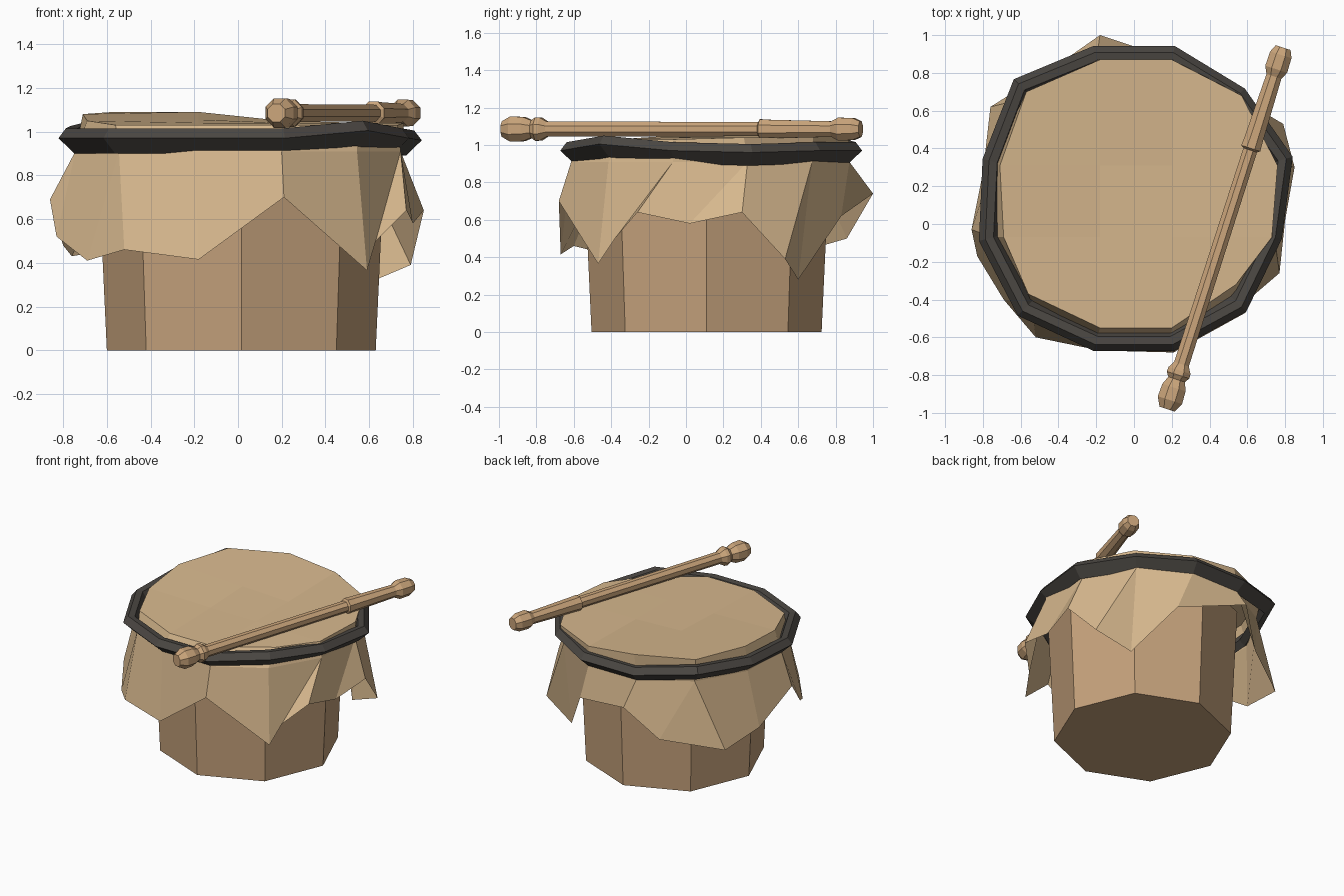
import bpy, bmesh
from math import sin, cos, radians, pi
from mathutils import Vector, Matrix

if "Cube" in bpy.data.objects:
    bpy.data.objects.remove(bpy.data.objects["Cube"])


def make(name, verts, faces, color):
    me = bpy.data.meshes.new(name)
    me.from_pydata(verts, [], faces)
    bm = bmesh.new()
    bm.from_mesh(me)
    bmesh.ops.recalc_face_normals(bm, faces=bm.faces)
    bm.to_mesh(me)
    bm.free()
    mat = bpy.data.materials.new(name + "_mat")
    mat.diffuse_color = (*color, 1)
    mat.use_nodes = True
    mat.node_tree.nodes["Principled BSDF"].inputs["Base Color"].default_value = mat.diffuse_color
    me.materials.append(mat)
    ob = bpy.data.objects.new(name, me)
    bpy.context.collection.objects.link(ob)
    return ob


def bridge(rows, n):
    """Quads joining consecutive closed rows of n vertices."""
    return [(r * n + i, r * n + (i + 1) % n, (r + 1) * n + (i + 1) % n, (r + 1) * n + i)
            for r in range(rows - 1) for i in range(n)]


def lathe(profile, n, matrix, start=0.0):
    """Capped n-sided turning from (radius, height) pairs."""
    verts = [matrix @ Vector((r * cos(start + 2 * pi * i / n), r * sin(start + 2 * pi * i / n), h))
             for r, h in profile for i in range(n)]
    k = len(profile)
    faces = bridge(k, n) + [tuple(range(n)), tuple(range((k - 1) * n, k * n))]
    return verts, faces


# Eight-sided wooden pot
make("drum_body", *lathe([(.615, 0), (.66, .97)], 8, Matrix.Translation((.015, .11, 0))),
     (.56, .36, .20))

# Twelve columns shared by skin and ring, starting at the left and running past the front
CY = .13
ang = [radians(-165 + 30 * i) for i in range(12)]

# Stretched skin: 3x3 top panel, shoulder under the ring, ragged hanging hem
rim = [(-.69, -.07, 1.05), (-.56, -.37, 1.03), (-.18, -.55, 1.03), (.20, -.55, 1.03),
       (.54, -.32, 1.03), (.73, -.07, 1.03), (.76, .31, 1.04), (.57, .68, 1.04),
       (.20, .87, 1.05), (-.18, .87, 1.09), (-.57, .70, 1.09), (-.71, .31, 1.08)]
hem = [(-.86, -.03, .69), (-.52, -.60, .46), (-.18, -.67, .415), (.21, -.68, .70),
       (.59, -.47, .365), (.77, -.26, .64), (.85, .30, .64), (.53, .60, .28),
       (.30, .83, .62), (-.18, 1.0, .74), (-.76, .62, .43), (-.80, .27, .48)]
extra = {0: [(-.83, -.17, .52), (-.69, -.40, .41)], 4: [(.63, -.38, .50)],
         5: [(.80, .02, .58)], 6: [(.79, .53, .39)], 9: [(-.38, .86, .50)]}
shoulder = [(.77 * cos(a), CY + .77 * sin(a), .91) for a in ang]
inner = [(-.18, -.07, 1.04), (.20, -.07, 1.04), (.20, .31, 1.04), (-.18, .31, 1.055)]
verts = rim + shoulder + hem + inner
faces = bridge(2, 12)
for i in range(12):
    j = (i + 1) % 12
    mids = []
    for p in extra.get(i, []):
        mids.append(len(verts))
        verts.append(p)
    # fan the hanging panel so extra hem points fold cleanly
    chain = [24 + i] + mids + [24 + j]
    half = len(chain) // 2
    for k in range(len(chain) - 1):
        if k == half - 1:
            faces.append((12 + i, chain[k], chain[k + 1], 12 + j))
        else:
            faces.append((12 + (i if k < half else j), chain[k], chain[k + 1]))
a, b, c, d = 36, 37, 38, 39
faces += [(1, 2, a, 0), (2, 3, b, a), (3, 4, 5, b), (0, a, d, 11), (a, b, c, d),
          (b, 5, 6, c), (11, d, 9, 10), (d, c, 8, 9), (c, 6, 7, 8)]
make("drum_skin", verts, faces, (.68, .48, .27))

# Uneven dark ring clamping the skin
radius = [.85, .87, .83, .83, .84, .81, .87, .83, .84, .84, .90, .83]
lift = [0, 0, 0, 0, .035, 0, -.01, 0, 0, 0, .05, .01]
section = [(-.075, .90), (0, .97), (-.035, 1.015), (-.08, 1.01), (-.115, .94), (-.075, .90)]
verts = [((r + dr) * cos(t), CY + (r + dr) * sin(t), z + dz)
         for dr, z in section[:-1] for r, t, dz in zip(radius, ang, lift)]
faces = bridge(5, 12) + [(48 + i, 48 + (i + 1) % 12, (i + 1) % 12, i) for i in range(12)]
make("clamp_ring", verts, faces, (.07, .063, .055))

# Turned drumstick lying across the top
p0, p1 = Vector((.175, -.98, 1.085)), Vector((.79, .935, 1.085))
axis = (p1 - p0).to_track_quat('Z', 'Y').to_matrix().to_4x4()
stick = [(.045, 0), (.073, .05), (.07, .12), (.05, .165), (.068, .19), (.066, .215),
         (.044, .25), (.041, 1.44), (.057, 1.45), (.054, 1.50), (.045, 1.85),
         (.066, 1.89), (.064, 1.97), (.045, 2.01)]
make("drumstick", *lathe(stick, 8, Matrix.Translation(p0) @ axis, pi / 8), (.60, .38, .20))
